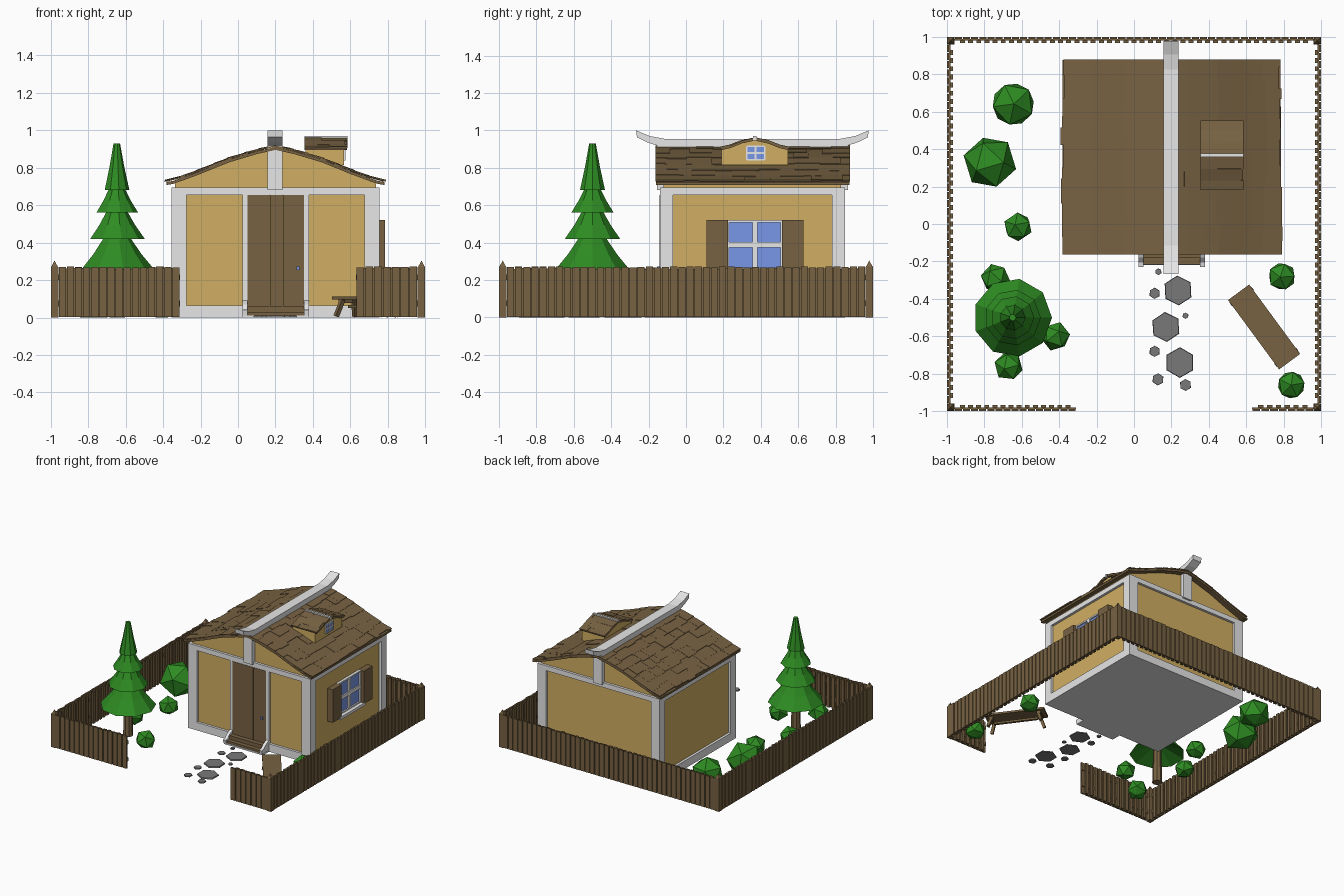
import bpy, bmesh, math, random
from mathutils import Matrix, Vector

random.seed(4)
if "Cube" in bpy.data.objects:
    bpy.data.objects.remove(bpy.data.objects["Cube"])


def material(name, *rgb):
    m = bpy.data.materials.new(name)
    m.use_nodes = True
    m.diffuse_color = (*rgb, 1)
    m.node_tree.nodes["Principled BSDF"].inputs["Base Color"].default_value = (*rgb, 1)
    return m


wood = material("brown wood", .185, .122, .055)
plaster = material("ochre plaster", .64, .43, .125)
trim = material("pale trim", .8, .8, .8)
leaf = material("leaf green", .027, .26, .016)
glass = material("blue glass", .19, .31, .8)
stone = material("grey stone", .19, .19, .19)


def finish(name, bm, mat):
    bmesh.ops.recalc_face_normals(bm, faces=bm.faces)
    mesh = bpy.data.meshes.new(name)
    bm.to_mesh(mesh)
    bm.free()
    mesh.materials.append(mat)
    ob = bpy.data.objects.new(name, mesh)
    bpy.context.collection.objects.link(ob)
    return ob


def add_box(bm, x, y, z, turn=Matrix()):
    """Box from (low, high) ranges, turned about its own centre."""
    mid = Vector([(a + b) / 2 for a, b in (x, y, z)])
    size = [b - a for a, b in (x, y, z)]
    bmesh.ops.create_cube(bm, size=1, matrix=Matrix.Translation(mid) @ turn @ Matrix.Diagonal((*size, 1)))


def boxes(name, mat, *ranges):
    bm = bmesh.new()
    for r in ranges:
        add_box(bm, *r)
    return finish(name, bm, mat)


def prism(name, mat, profile, low, high, axis):
    """Extrude a profile along x or y; the profile holds (other axis, z)."""
    bm = bmesh.new()
    place = (lambda a, z: (low, a, z)) if axis == "x" else (lambda a, z: (a, low, z))
    face = bm.faces.new([bm.verts.new(place(*p)) for p in profile])
    side = bmesh.ops.extrude_face_region(bm, geom=[face])["geom"]
    shift = Vector((high - low, 0, 0) if axis == "x" else (0, high - low, 0))
    bmesh.ops.translate(bm, vec=shift, verts=[v for v in side if isinstance(v, bmesh.types.BMVert)])
    return finish(name, bm, mat)


# House body and base
mid_x, mid_y = .2, .355
half_x, half_y = .556, .495
left, right, front, back = mid_x - half_x, mid_x + half_x, mid_y - half_y, mid_y + half_y
inset, post_x, post_y, wall_top = .02, .08, .07, .695
boxes("walls", plaster, ((left + inset, right - inset), (front + inset, back - inset), (.03, .69)))
boxes("base_slab", trim, ((left, right), (front, back), (0, .012)), ((.025, .38), (-.22, front), (0, .012)))

# Timber frame
boxes("corner_posts", trim, *[((x, x + post_x), (y, y + post_y), (.01, wall_top))
                             for x in (left, right - post_x) for y in (front, back - post_y)])
for name, z in (("sill_beams", (.01, .065)), ("top_beams", (.655, wall_top))):
    boxes(name, trim,
          *[((left + post_x, right - post_x), (y, y + .05), z) for y in (front, back - .05)],
          *[((x, x + .05), (front + post_y, back - post_y), z) for x in (left, right - .05)])
boxes("door_posts", trim, *[((x, x + .025), (front, front + .05), (.06, .66)) for x in (.025, .353)])

# Door and steps
boxes("door", wood, *[(x, (front - .003, front + .04), (.03, .655))
                      for x in ((.05, .168), (.17, .237), (.241, .353))])
boxes("door_handle", glass, ((.312, .328), (front - .015, front + .01), (.254, .272)))
boxes("steps", wood, *[((.05, .353), (y, front + .01), (.01, z)) for y, z in ((-.215, .03), (-.18, .06))])
cheek = [(front, .01), (-.225, .01), (-.23, .04), (-.205, .045), (-.18, .07), (front, .09)]
for x in (.025, .353):
    prism("step_cheek", trim, cheek, x, x + .025, "x")

# Swept roof and gable
sweep = [(0, .915), (.1, .893), (.25, .848), (.4, .787), (.5, .75), (.55, .733), (.582, .728)]


def roof_height(t):
    for (a, h), (b, k) in zip(sweep, sweep[1:]):
        if t <= b:
            break
    return h + (k - h) * (t - a) / (b - a)


def arch(points, centre, drop=0):
    mirrored = [(-t, z) for t, z in reversed(points)] + list(points[1:])
    return [(centre + t, z - drop) for t, z in mirrored]


prism("roof", wood, arch(sweep, mid_x, .004) + arch(sweep, mid_x, .02)[::-1], -.16, .875, "y")
gable = [(half_x - inset, .733), (half_x - inset, .69)]
prism("gables", plaster, arch(sweep[:5] + gable, mid_x, .012), front + inset, back - inset, "y")

# Overlapping shingles
bm = bmesh.new()
rows, step = 7, .083
for side in (-1, 1):
    for row in range(rows):
        top = max(row * step - .015, 0)
        y = -.163
        while y < .87:
            y_end = min(y + random.uniform(.05, .14), .878)
            if y_end > .84:
                y_end = .878
            low = (row + 1) * step + random.uniform(-.012, .012)
            rise = roof_height(low) - roof_height(top)
            run = low - top
            slope = Matrix.Rotation(-math.atan2(rise, run) * side, 4, "Y")
            x = mid_x + side * (low + top) / 2
            z = (roof_height(low) + roof_height(top)) / 2 + random.uniform(.001, .005)
            tilt = Matrix.Rotation(-.03 * side, 4, "Y")
            length = math.hypot(rise, run)
            add_box(bm, (x - length / 2, x + length / 2), (y, y_end), (z - .005, z + .003), slope @ tilt)
            y = y_end
finish("shingles", bm, wood)

# Ridge beam with upturned ends, and the struts below it
half_ridge = [(0, .955), (.47, .955), (.55, .97), (.622, 1)]
under_ridge = [(0, .905), (.48, .91), (.56, .935), (.617, .963)]
prism("ridge_beam", trim, arch(half_ridge, mid_y) + arch(under_ridge, mid_y)[::-1],
      .157, .237, "x")
boxes("gable_struts", trim, *[((.157, .237), y, (.68, .925))
                              for y in ((front - .015, front + .03), (back - .03, back + .015))])

# Dormer
dormer_y = .368
dormer = [(0, .948), (.07, .932), (.13, .908), (.177, .897)]
prism("dormer_walls", plaster, arch(dormer + [(.177, .815)], dormer_y), .36, .565, "x")
dormer_top = [(t * 1.04, z + .01) for t, z in dormer]
prism("dormer_roof", wood, arch(dormer_top, dormer_y) + arch(dormer, dormer_y, .002)[::-1], .355, .582, "x")
bm = bmesh.new()
for side in (-1, 1):
    for (a, h), (b, k) in zip(dormer_top, dormer_top[1:]):
        x = .355
        while x < .57:
            x_end = min(x + random.uniform(.04, .1), .584)
            pitch = Matrix.Rotation(math.atan2(k - h, b - a) * side, 4, "X")
            y, z, reach = dormer_y + side * (a + b) / 2, (h + k) / 2 + random.uniform(0, .003), (b - a) * .54
            add_box(bm, (x, x_end), (y - reach, y + reach), (z - .003, z + .003), pitch)
            x = x_end
finish("dormer_shingles", bm, wood)
boxes("dormer_ridge", trim, ((.355, .585), (dormer_y - .009, dormer_y + .009), (.945, .97)))


def window(name, x, y, z, bar, edge, depth):
    """Glass plate with a thin border and a cross of glazing bars, facing +x."""
    boxes(name + "_glass", glass, ((x - .01, x + depth * .5), y, z))
    my, mz = sum(y) / 2, sum(z) / 2
    out = (x - .01, x + depth)
    boxes(name + "_frame", trim, (out, (my - bar / 2, my + bar / 2), z), (out, y, (mz - bar / 2, mz + bar / 2)),
          *[(out, (e - edge, e + edge), z) for e in y], *[(out, y, (e - edge, e + edge)) for e in z])


window("dormer_window", .565, (.325, .42), (.842, .914), .011, .004, .008)
wall_x = right - inset
window("side_window", wall_x, (.225, .512), (.262, .514), .028, .006, .022)
boxes("window_sill", trim, ((wall_x, wall_x + .05), (.205, .53), (.235, .258)))
boxes("shutters", wood, *[((wall_x, wall_x + .048), y, (.25, .52)) for y in ((.11, .225), (.512, .627))])


# Picket fence: two staggered rows of pickets on a pair of rails
def fence(name, low, high, edge, along):
    bm = bmesh.new()
    sign = 1 if edge > 0 else -1

    def part(a, z, near, far):
        depth = tuple(sorted((edge - sign * near, edge - sign * far)))
        add_box(bm, *((a, depth) if along == "x" else (depth, a)), z)

    count = round((high - low) / .044)
    pitch = (high - low) / count
    for i in range(count):
        start = low + i * pitch
        part((start + .003, start + pitch - .003), (.003, random.uniform(.266, .272)), 0, .013)
        if i:
            part((start - pitch * .3, start + pitch * .3), (.003, random.uniform(.258, .266)), .019, .032)
    for z in (.06, .2):
        part((low, high), (z, z + .03), .012, .02)
    finish(name, bm, wood)


for edge in (-1, 1):
    fence("side_fence", -.96, .96, edge, "y")
fence("back_fence", -.96, .96, 1, "x")
fence("front_fence_a", -.96, -.31, -1, "x")
fence("front_fence_b", .63, .96, -1, "x")
bm = bmesh.new()
for x in (-.98, .98):
    for y in (-.98, .98):
        add_box(bm, (x - .02, x + .02), (y - .02, y + .02), (0, .27))
        bmesh.ops.create_cone(bm, segments=4, radius1=.027, radius2=0, depth=.035, cap_ends=True,
                              matrix=Matrix.Translation((x, y, .286)) @ Matrix.Rotation(math.pi / 4, 4, "Z"))
finish("fence_posts", bm, wood)


# Fir tree
def lathe(name, mat, profile, sides, spot):
    bm = bmesh.new()
    verts = [bm.verts.new((r, 0, z)) for r, z in profile]
    edges = [bm.edges.new(pair) for pair in zip(verts, verts[1:])]
    bmesh.ops.spin(bm, geom=verts + edges, axis=(0, 0, 1), cent=(0, 0, 0), steps=sides, angle=math.tau)
    bmesh.ops.remove_doubles(bm, verts=bm.verts, dist=.0005)
    finish(name, bm, mat).location = spot


tree_spot = (-.648, -.5, 0)
tiers = [(.21, .245, .07, .43), (.15, .42, .055, .57), (.115, .56, .042, .69), (.068, .68, .018, .93)]
outline = [(0, .34)]
for r, z, r_top, z_top in tiers:
    outline += [(r, z), (r_top + (r - r_top) * .45, z + (z_top - z) * .5), (r_top, z_top)]
lathe("tree_foliage", leaf, outline + [(0, .93)], 9, tree_spot)
lathe("tree_trunk", wood, [(0, 0), (.038, 0), (.03, .34), (0, .34)], 8, tree_spot)

# Bushes
for x, y, r in ((-.645, .64, .125), (-.77, .33, .145), (-.62, -.015, .08), (-.74, -.29, .08),
                (-.67, -.76, .08), (-.42, -.6, .08), (.79, -.28, .08), (.84, -.86, .08)):
    bm = bmesh.new()
    spin = Matrix.Rotation(random.uniform(0, 6), 4, "Z") @ Matrix.Rotation(random.uniform(0, 1), 4, "X")
    bmesh.ops.create_icosphere(bm, subdivisions=1, radius=r,
                               matrix=Matrix.Translation((x, y, r * .75)) @ spin)
    for v in bm.verts:
        v.co.z = max(v.co.z, 0)
    finish("bush", bm, leaf)

# Stepping stones
for x, y, r in ((.235, -.355, .08), (.17, -.55, .08), (.245, -.74, .082), (.13, -.255, .018), (.11, -.37, .03),
                (.275, -.49, .017), (.11, -.68, .03), (.128, -.83, .032), (.275, -.86, .032)):
    lathe("stepping_stone", stone, [(0, 0), (r, 0), (r * .96, .01), (0, .01)], 6, (x, y, 0))
    bpy.context.collection.objects[-1].rotation_euler.z = random.uniform(.4, .65)

# Bench
bm = bmesh.new()
add_box(bm, (-.23, .23), (-.07, .07), (.096, .112))
add_box(bm, (-.17, .17), (-.01, .01), (.05, .066))
for end in (-1, 1):
    x = end * .19
    add_box(bm, (x - .01, x + .01), (-.05, .05), (.078, .097))
    for side in (-1, 1):
        y = side * .05
        lean = Matrix.Rotation(side * .25, 4, "X") @ Matrix.Rotation(-end * .3, 4, "Y")
        add_box(bm, (x - .011, x + .011), (y - .011, y + .011), (.003, .1), lean)
bench = finish("bench", bm, wood)
bench.location = (.695, -.55, 0)
bench.rotation_euler.z = math.radians(-53.7)
